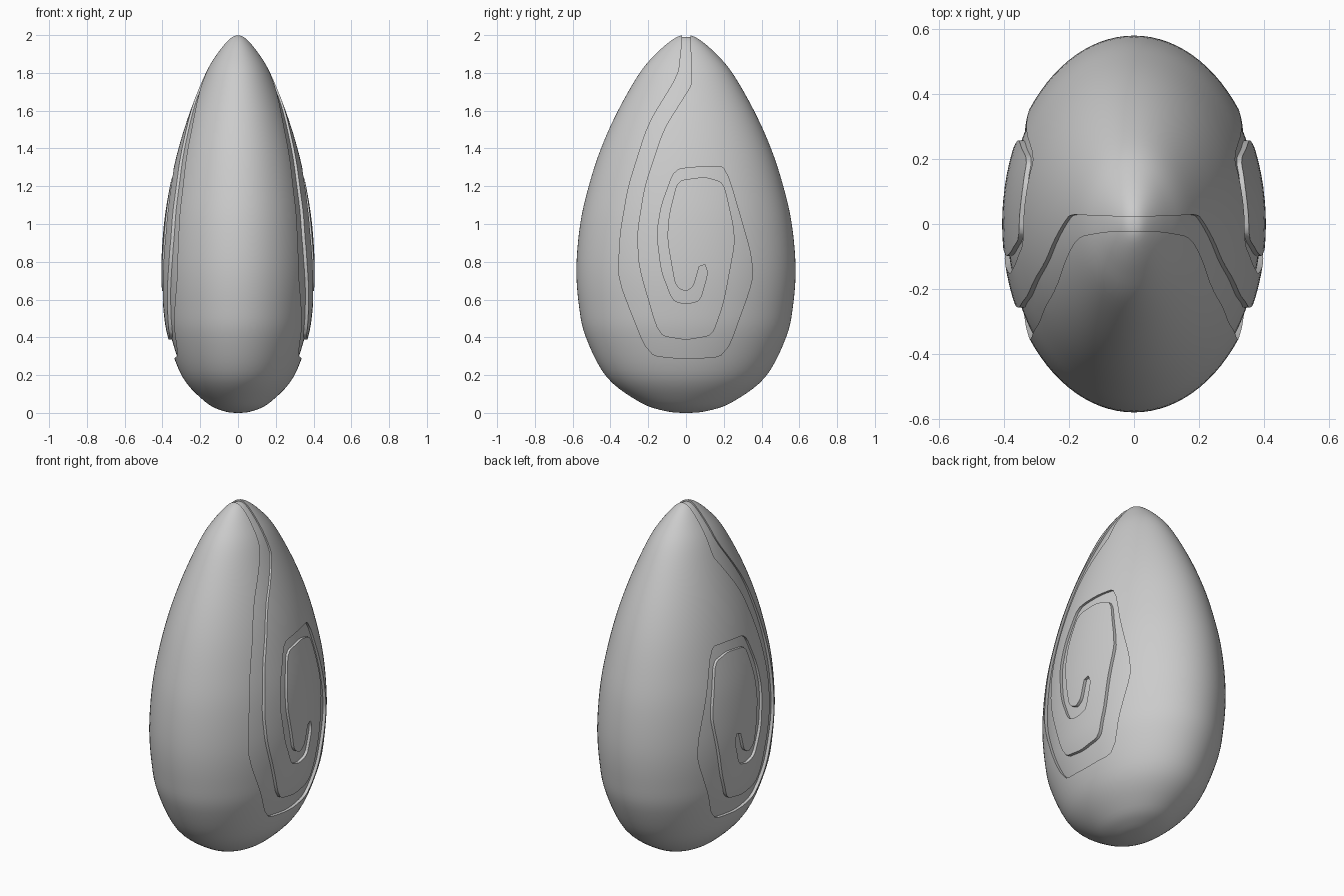
import bpy, bmesh, math

if "Cube" in bpy.data.objects:
    bpy.data.objects.remove(bpy.data.objects["Cube"])

# half-depth of the egg at each height (radius along y, height)
PROFILE = [(0, 0), (0.12, 0.012), (0.25, 0.06), (0.42, 0.19), (0.53, 0.40), (0.567, 0.57),
           (0.58, 0.77), (0.56, 1.0), (0.515, 1.2), (0.45, 1.4), (0.36, 1.6),
           (0.245, 1.8), (0.15, 1.91), (0.06, 1.983), (0, 2.0)]
WIDTH = 0.70   # x / y ratio of the cross-section
DEPTH = 0.016  # groove depth

# outer and inner edges of the spiral groove, seen from the side (y, z)
OUTER = [(-0.02, 2.1), (-0.022, 1.95), (-0.04, 1.79), (-0.2, 1.53), (-0.305, 1.2), (-0.348, 0.95),
         (-0.36, 0.71), (-0.2, 0.305), (0, 0.285), (0.21, 0.30), (0.358, 0.71), (0.34, 0.86),
         (0.21, 1.305), (0.1, 1.305), (-0.06, 1.29), (-0.13, 1.1), (-0.155, 0.95),
         (-0.13, 0.75), (-0.07, 0.595), (0, 0.575), (0.075, 0.595), (0.115, 0.74), (0.1, 0.785)]
INNER = [(0.02, 2.1), (0.024, 1.95), (0.03, 1.74), (0, 1.69), (-0.12, 1.5), (-0.22, 1.2),
         (-0.26, 0.95), (-0.25, 0.77), (-0.145, 0.41), (0, 0.385), (0.14, 0.41), (0.2, 0.58),
         (0.26, 0.9), (0.25, 1.0), (0.2, 1.22), (0.1, 1.25), (-0.045, 1.23), (-0.09, 1.05),
         (-0.1, 0.92), (-0.06, 0.69), (-0.04, 0.66), (0, 0.642), (0.04, 0.67), (0.07, 0.775)]


def smooth_curve(pts, steps):
    """Catmull-Rom through the points."""
    p = [(-pts[1][0], pts[1][1])] + pts + [(-pts[-2][0], pts[-2][1])]
    out = []
    for a, b, c, d in zip(p, p[1:], p[2:], p[3:]):
        for i in range(steps):
            t = i / steps
            out.append(tuple(0.5 * (2 * q + (r - o) * t + (2 * o - 5 * q + 4 * r - s) * t * t
                                    + (3 * q - o - 3 * r + s) * t ** 3)
                             for o, q, r, s in zip(a, b, c, d)))
    return out + [pts[-1]]


def round_corners(pts, cut=0.15):
    out = [pts[0]]
    for a, b in zip(pts, pts[1:]):
        for t in (cut, 1 - cut):
            out.append(tuple(u + (v - u) * t for u, v in zip(a, b)))
    return out + [pts[-1]]


def to_object(bm, name):
    bmesh.ops.recalc_face_normals(bm, faces=bm.faces)
    me = bpy.data.meshes.new(name)
    bm.to_mesh(me)
    bm.free()
    ob = bpy.data.objects.new(name, me)
    bpy.context.collection.objects.link(ob)
    return ob


def egg(name, inset=0.0, segs=96):
    """Lathe with an elliptical section, optionally shrunk by inset."""
    prof = smooth_curve(PROFILE, 5)
    bm = bmesh.new()
    lo = bm.verts.new((0, 0, inset))
    hi = bm.verts.new((0, 0, 2.0 - inset * 0.6))
    rings = []
    for r, z in prof[1:-1]:
        z = inset + z * (2.0 - 1.6 * inset) / 2.0
        ry, rx = r * (1 - inset / 0.5), r * WIDTH * (1 - inset / 0.4)
        rings.append([bm.verts.new((rx * math.cos(a), ry * math.sin(a), z))
                      for a in (2 * math.pi * i / segs for i in range(segs))])
    for i in range(segs):
        j = (i + 1) % segs
        bm.faces.new((lo, rings[0][j], rings[0][i]))
        bm.faces.new((hi, rings[-1][i], rings[-1][j]))
        for a, b in zip(rings, rings[1:]):
            bm.faces.new((a[i], a[j], b[j], b[i]))
    return to_object(bm, name)


def subtract(ob, cutter):
    m = ob.modifiers.new("cut", 'BOOLEAN')
    m.operation, m.solver, m.object = 'DIFFERENCE', 'EXACT', cutter
    bpy.context.view_layer.update()
    dg = bpy.context.evaluated_depsgraph_get()
    me = bpy.data.meshes.new_from_object(ob.evaluated_get(dg))
    ob.modifiers.clear()
    ob.data = me
    bpy.data.objects.remove(cutter)


# spiral band pushed through the whole body, cuts both sides alike
outline = round_corners(round_corners(OUTER)) + round_corners(round_corners(INNER))[::-1]
bm = bmesh.new()
face = bm.faces.new([bm.verts.new((-0.8, y, z)) for y, z in outline])
ext = bmesh.ops.extrude_face_region(bm, geom=[face], use_keep_orig=True)
bmesh.ops.translate(bm, vec=(1.6, 0, 0),
                    verts=[v for v in ext['geom'] if isinstance(v, bmesh.types.BMVert)])
bmesh.ops.recalc_face_normals(bm, faces=bm.faces)
bmesh.ops.triangulate(bm, faces=[f for f in bm.faces if len(f.verts) > 4])
spiral = to_object(bm, "spiral_cutter")
spiral.hide_render = True

# keep only the shallow shell of the band, then carve it from the body
subtract(spiral, egg("core_cutter", DEPTH))
body = egg("egg_body")
subtract(body, spiral)

# smooth shading with crisp groove edges
bpy.context.view_layer.objects.active = body
body.select_set(True)
bpy.ops.object.shade_smooth_by_angle(angle=math.radians(35))
